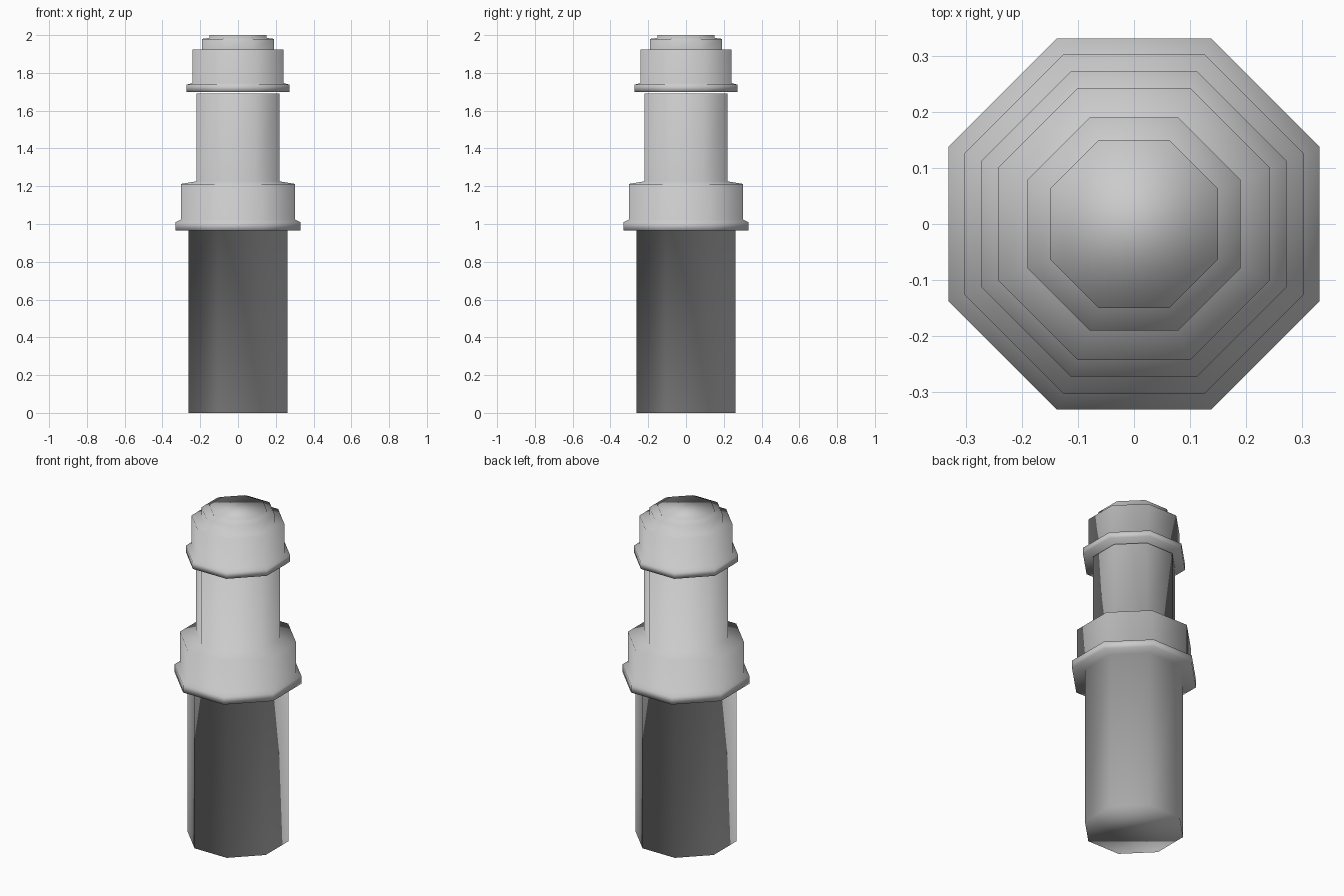
import bpy
import bmesh
from math import cos, sin, pi

SIDES = 8

cube = bpy.data.objects.get("Cube")
if cube:
    bpy.data.objects.remove(cube, do_unlink=True)

grey = bpy.data.materials.new("plain grey")
grey.use_nodes = True
colour = (0.6, 0.6, 0.6, 1)
grey.diffuse_color = colour
grey.node_tree.nodes["Principled BSDF"].inputs["Base Color"].default_value = colour


def lathe(name, profile):
    """Closed octagonal solid from (flat-to-centre distance, height) steps."""
    bm = bmesh.new()
    rings = []
    for apothem, z in profile:
        r = apothem / cos(pi / SIDES)
        angles = [(i + 0.5) * 2 * pi / SIDES for i in range(SIDES)]
        rings.append([bm.verts.new((r * cos(a), r * sin(a), z)) for a in angles])
    for low, high in zip(rings, rings[1:]):
        for i in range(SIDES):
            j = (i + 1) % SIDES
            bm.faces.new((low[i], low[j], high[j], high[i]))
    bm.faces.new(rings[0][::-1])
    bm.faces.new(rings[-1])
    for face in bm.faces:
        face.smooth = True
    mesh = bpy.data.meshes.new(name)
    bm.to_mesh(mesh)
    bm.free()
    mesh.materials.append(grey)
    obj = bpy.data.objects.new(name, mesh)
    bpy.context.collection.objects.link(obj)
    return obj


# Lower shaft, flanged collar and upper shaft
lathe("shaft_with_collar", [
    (0.262, 0), (0.262, 0.965),
    (0.331, 0.965), (0.331, 1.01), (0.303, 1.023),
    (0.303, 1.212), (0.22, 1.226), (0.22, 1.69),
])

# Flanged stepped crown, resting just above the shaft
lathe("stepped_crown", [
    (0.272, 1.70), (0.272, 1.738), (0.242, 1.746),
    (0.242, 1.925), (0.19, 1.925),
    (0.19, 1.98), (0.15, 1.985), (0.15, 2.0),
])
